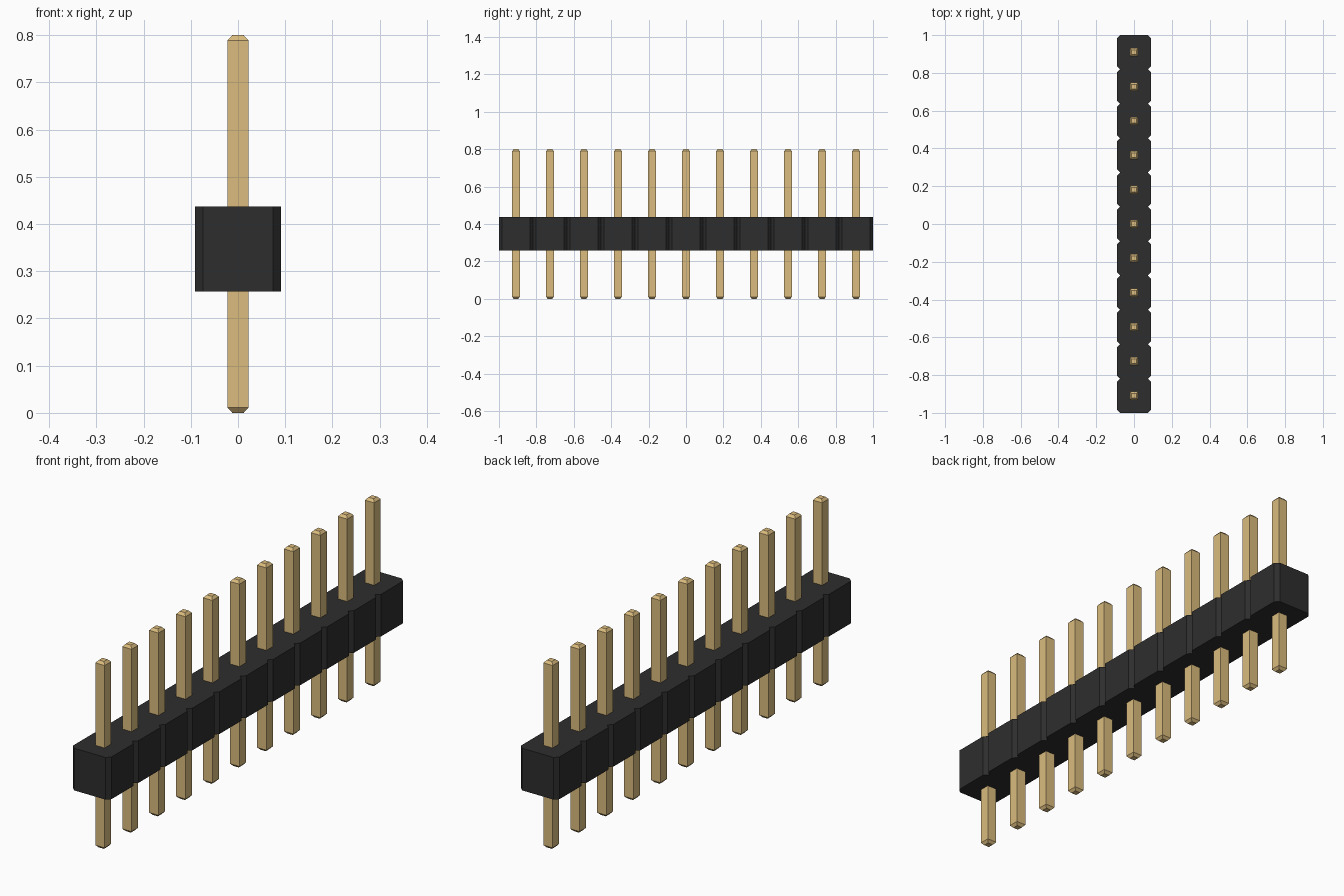
import bpy, bmesh

cube = bpy.data.objects.get("Cube")
if cube:
    bpy.data.objects.remove(cube, do_unlink=True)

COUNT = 11
PITCH = 2 / COUNT
HALF = PITCH / 2
CUT = 0.017                      # corner chamfer of each housing segment
BOTTOM, TOP = 0.257, 0.437       # housing heights
PIN, TIP, BEVEL, HEIGHT = 0.022, 0.012, 0.011, 0.8


def material(name, colour):
    m = bpy.data.materials.new(name)
    m.use_nodes = True
    m.diffuse_color = (*colour, 1)
    bsdf = m.node_tree.nodes["Principled BSDF"]
    bsdf.inputs["Base Color"].default_value = (*colour, 1)
    bsdf.inputs["Roughness"].default_value = 0.6
    return m


def loft(name, rings, mat):
    """Skin a stack of matching outlines and cap both ends."""
    bm = bmesh.new()
    loops = [[bm.verts.new(p) for p in ring] for ring in rings]
    n = len(loops[0])
    for a, b in zip(loops, loops[1:]):
        for i in range(n):
            j = (i + 1) % n
            bm.faces.new((a[i], a[j], b[j], b[i]))
    bm.faces.new(loops[0][::-1])
    bm.faces.new(loops[-1])
    bmesh.ops.recalc_face_normals(bm, faces=bm.faces)
    mesh = bpy.data.meshes.new(name)
    bm.to_mesh(mesh)
    bm.free()
    mesh.materials.append(mat)
    obj = bpy.data.objects.new(name, mesh)
    bpy.context.collection.objects.link(obj)
    return obj


def square(r, y, z):
    return [(-r, y - r, z), (r, y - r, z), (r, y + r, z), (-r, y + r, z)]


black = material("black plastic", (0.027, 0.027, 0.027))
gold = material("gold metal", (0.708, 0.504, 0.21))
centres = [(i - (COUNT - 1) / 2) * PITCH for i in range(COUNT)]

# Housing: one notched outline, chamfered at every segment
side = []
for c in centres:
    if not side:
        side.append((HALF - CUT, c - HALF))
    side += [(HALF, c - HALF + CUT), (HALF, c + HALF - CUT), (HALF - CUT, c + HALF)]
outline = side + [(-x, y) for x, y in reversed(side)]
loft("housing", [[(x, y, z) for x, y in outline] for z in (BOTTOM, TOP)], black)

# Pins: square rods with tapered tips
for i, c in enumerate(centres):
    loft(f"pin_{i + 1}", [square(TIP, c, 0), square(PIN, c, BEVEL),
                          square(PIN, c, HEIGHT - BEVEL), square(TIP, c, HEIGHT)], gold)
